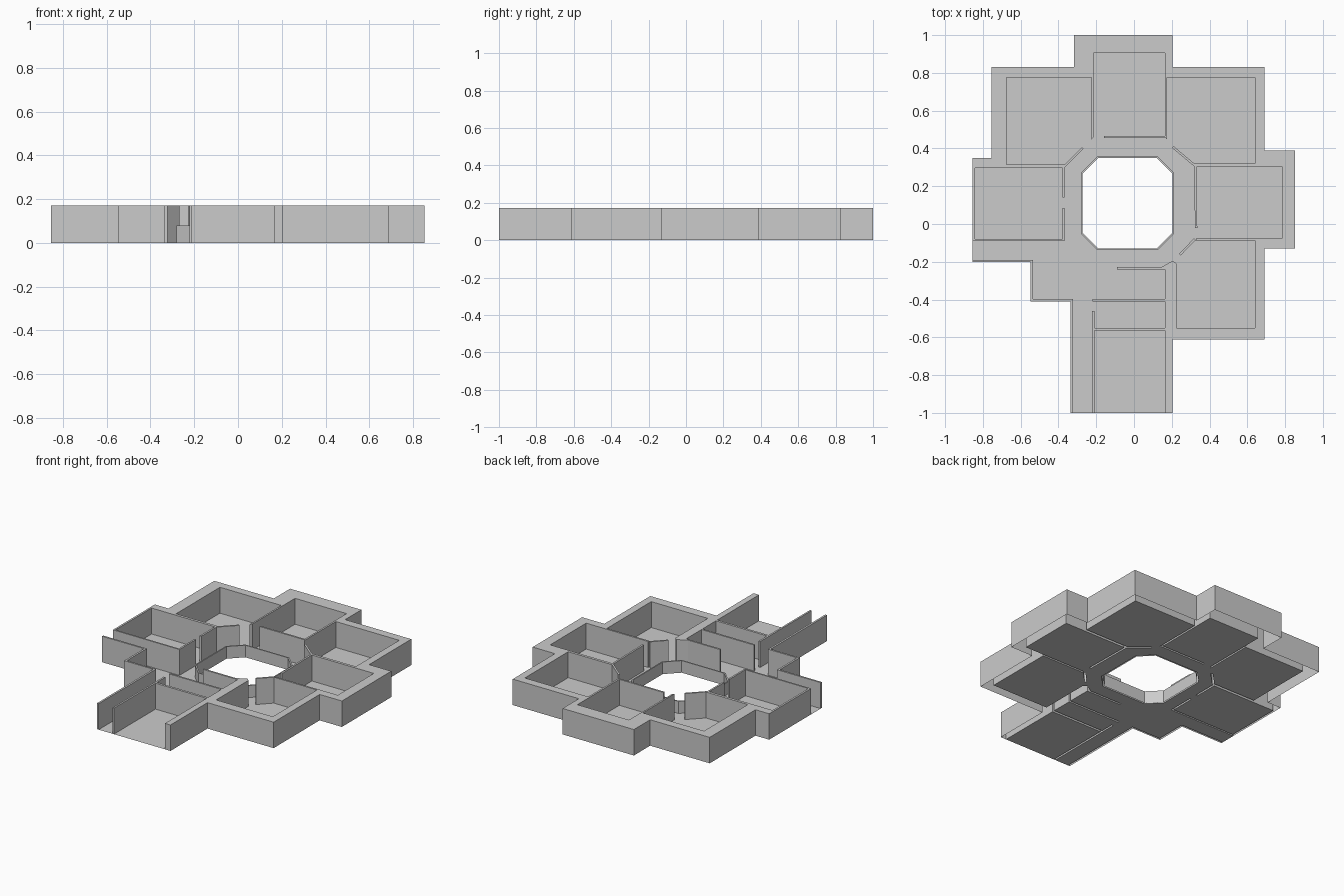
import bpy, bmesh
from mathutils import Vector
from mathutils.geometry import delaunay_2d_cdt

if "Cube" in bpy.data.objects:
    bpy.data.objects.remove(bpy.data.objects["Cube"])

WALL_H, PARAPET_H, T = 0.172, 0.08, 0.012


def box(x0, x1, y0, y1):
    return [(x0, y0), (x1, y0), (x1, y1), (x0, y1)]


def strip(a, b, t=T):
    """Thin straight wall footprint between two points."""
    a, b = Vector(a), Vector(b)
    d = (b - a).normalized()
    n = Vector((-d.y, d.x)) * t / 2
    return [tuple(p) for p in (a - n, b - n, b + n, a + n)]


def octagon(x0, x1, y0, y1, c):
    return [(x0 + c, y0), (x1 - c, y0), (x1, y0 + c), (x1, y1 - c),
            (x1 - c, y1), (x0 + c, y1), (x0, y1 - c), (x0, y0 + c)]


def inside(p, poly):
    hit = False
    for (ax, ay), (bx, by) in zip(poly, poly[1:] + poly[:1]):
        if (ay > p.y) != (by > p.y) and p.x < (bx - ax) * (p.y - ay) / (by - ay) + ax:
            hit = not hit
    return hit


# Stepped outer footprint
outline = [(-.318, 1), (-.318, .83), (-.755, .83), (-.755, .35), (-.855, .35),
           (-.855, -.202), (-.548, -.202), (-.548, -.41), (-.335, -.41), (-.335, -1),
           (.205, -1), (.205, -.612), (.69, -.612), (.69, -.13), (.853, -.13),
           (.853, .388), (.69, .388), (.69, .83), (.205, .83), (.205, 1)]

# Open floor areas carved out of the block
hall = [(-.535, -.398), (.165, -.398), (.165, -.24), (.205, -.195), (.225, -.21),
        (.33, -.08), (.33, .3), (.2, .415), (.165, .46), (-.215, .46),
        (-.23, .44), (-.37, .31), (-.37, -.09), (-.535, -.09)]
spaces = [hall,
          box(-.675, -.226, .315, .775),    # north-west room
          box(-.215, .163, .455, .905),     # north room
          box(.175, .64, .32, .775),        # north-east room
          box(.325, .785, -.075, .302),     # east room
          box(.225, .64, -.55, -.087),      # south-east room
          box(-.842, -.366, -.08, .297),    # west room
          box(-.855, -.53, -.19, -.09),     # west passage
          box(-.322, -.2, -1, -.39),        # south passage
          box(-.215, .165, -.55, -.40),     # south store
          box(-.215, .165, -1, -.565)]      # south room

# Thin partitions
partitions = [strip((-.16, .46), (.17, .46)),
              strip((.205, .408), (.322, .31)),
              strip((.324, .31), (.329, -.02)),
              strip((.322, -.08), (.243, -.162)),
              strip((-.373, .14), (-.373, .3)),
              strip((-.373, .3), (-.272, .402)),
              strip((-.373, -.085), (-.373, .085)),
              strip((-.855, -.085), (-.367, -.085), .01),
              strip((-.22, -.404), (.17, -.404)),
              strip((-.216, -.46), (-.216, -1)),
              strip((-.21, -.557), (.17, -.557), .015),
              [(-.09, -.24), (.165, -.24), (.225, -.21), (.205, -.195),
               (.145, -.228), (-.09, -.228)]]

rim = octagon(-.28, .212, -.137, .357, .085)
hole = octagon(-.272, .204, -.129, .349, .082)


def classify(p):
    """Part name and height of the plan at a point."""
    if not inside(p, outline) or inside(p, hole):
        return None, 0
    if inside(p, rim):
        return "parapet", PARAPET_H
    if any(inside(p, w) for w in partitions):
        return "walls", WALL_H
    if any(inside(p, s) for s in spaces):
        return "floor", 0
    return "walls", WALL_H


# Merge all plan shapes into one triangulated layout
pts, edges = [], []
for poly in [outline, rim, hole] + spaces + partitions:
    n, k = len(pts), len(poly)
    pts += [Vector(p) for p in poly]
    edges += [(n + i, n + (i + 1) % k) for i in range(k)]
plan, _, tris, *_ = delaunay_2d_cdt(pts, edges, [], 0, 1e-5)
cells = [classify(sum((plan[i] for i in t), Vector((0, 0))) / 3) for t in tris]
owner = {(t[i], t[(i + 1) % 3]): c for t, c in zip(tris, cells) for i in range(3)}

# Raise each part: top sheet plus side faces, open underneath
for part in ("floor", "walls", "parapet"):
    bm = bmesh.new()
    cache = {}

    def vert(i, z):
        if (i, z) not in cache:
            cache[i, z] = bm.verts.new((plan[i].x, plan[i].y, z))
        return cache[i, z]

    for t, (name, z) in zip(tris, cells):
        if name != part:
            continue
        bm.faces.new([vert(i, z) for i in t])
        for i in range(3):
            a, b = t[i], t[(i + 1) % 3]
            low = owner.get((b, a), (None, 0))[1]
            if low < z:
                bm.faces.new([vert(a, z), vert(a, low), vert(b, low), vert(b, z)])
    bmesh.ops.dissolve_limit(bm, angle_limit=0.01, verts=bm.verts, edges=bm.edges)
    mesh = bpy.data.meshes.new(part)
    bm.to_mesh(mesh)
    bm.free()
    bpy.context.collection.objects.link(bpy.data.objects.new(part, mesh))
